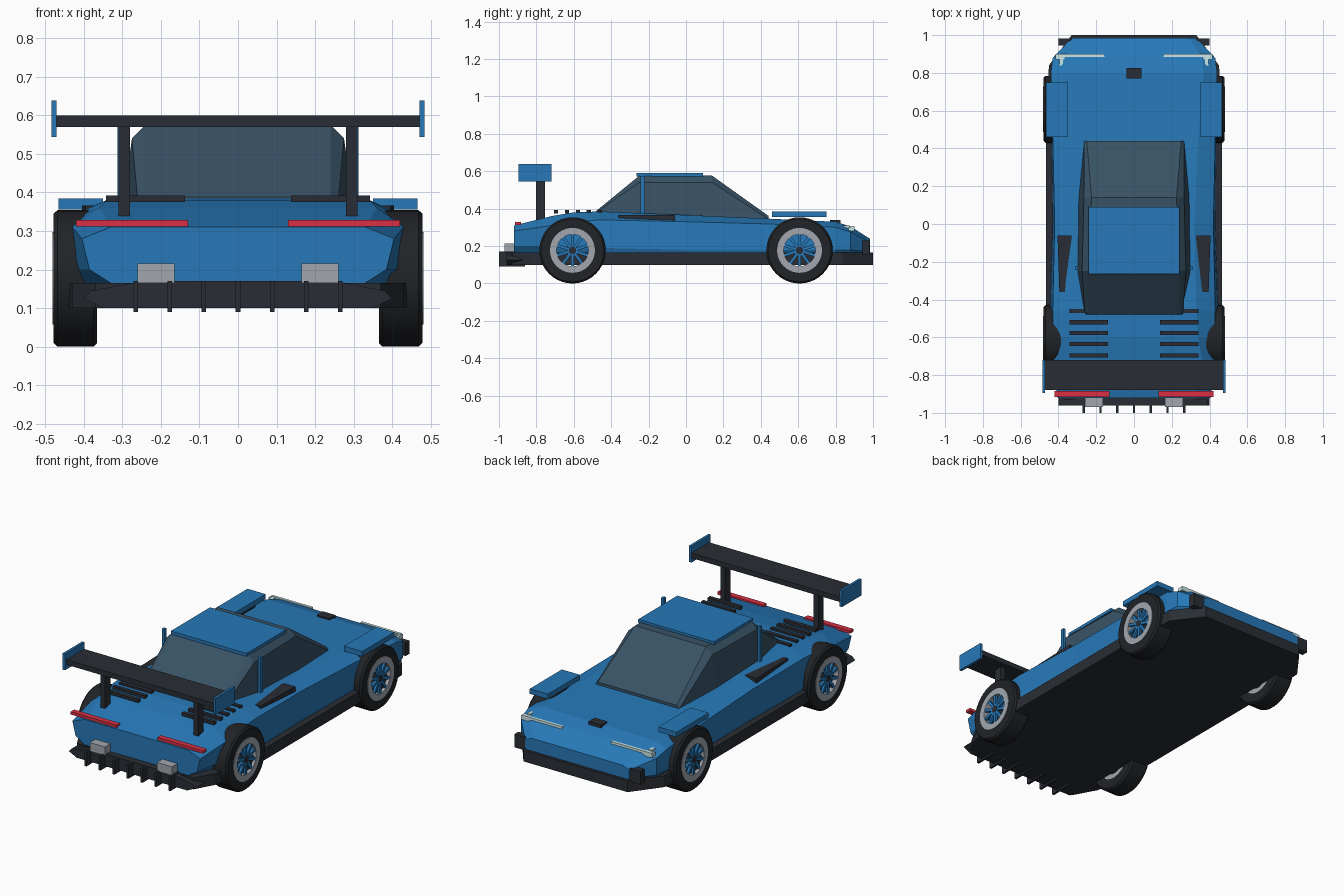
import bpy, bmesh, math
from mathutils import Matrix

if "Cube" in bpy.data.objects:
    bpy.data.objects.remove(bpy.data.objects["Cube"])


def mat(name, rgb):
    m = bpy.data.materials.new(name)
    m.diffuse_color = (*rgb, 1)
    m.use_nodes = True
    m.node_tree.nodes["Principled BSDF"].inputs["Base Color"].default_value = m.diffuse_color
    return m


BLUE = mat("blue_paint", (0.02, 0.19, 0.48))
DARK = mat("dark_trim", (0.022, 0.027, 0.035))
TYRE = mat("rubber", (0.015, 0.017, 0.02))
GLASS = mat("tinted_glass", (0.04, 0.085, 0.13))
RED = mat("red_lamp", (0.7, 0.03, 0.06))
PALE = mat("pale_lamp", (0.6, 0.8, 0.82))
METAL = mat("metal", (0.36, 0.39, 0.43))


def finish(name, bm, material):
    bmesh.ops.recalc_face_normals(bm, faces=bm.faces[:])
    me = bpy.data.meshes.new(name)
    bm.to_mesh(me)
    bm.free()
    me.materials.append(material)
    ob = bpy.data.objects.new(name, me)
    bpy.context.collection.objects.link(ob)
    return ob


def add_box(bm, x0, x1, y0, y1, z0, z1):
    m = Matrix.Translation(((x0 + x1) / 2, (y0 + y1) / 2, (z0 + z1) / 2))
    bmesh.ops.create_cube(bm, size=1, matrix=m @ Matrix.Diagonal((x1 - x0, y1 - y0, z1 - z0, 1)))


def boxes(name, material, items, mirror=False):
    bm = bmesh.new()
    for b in items:
        add_box(bm, *b)
        if mirror:
            add_box(bm, -b[1], -b[0], *b[2:])
    return finish(name, bm, material)


def skin(bm, rings, closed=False):
    """Join equal-length rings of points, capping the ends unless closed."""
    vs = [[bm.verts.new(p) for p in r] for r in rings]
    n = len(vs[0])
    pairs = list(zip(vs, vs[1:])) + ([(vs[-1], vs[0])] if closed else [])
    for a, b in pairs:
        for i in range(n):
            j = (i + 1) % n
            bm.faces.new((a[i], a[j], b[j], b[i]))
    if not closed:
        bm.faces.new(vs[0])
        bm.faces.new(vs[-1])


def loft(name, material, sections):
    """Each section: y, then (half width, z) pairs from bottom to top."""
    bm = bmesh.new()
    skin(bm, [[(w, y, z) for w, z in half] + [(-w, y, z) for w, z in reversed(half)]
              for y, *half in sections])
    return finish(name, bm, material)


def plate(name, material, plan, z0, z1, sides=(1,)):
    bm = bmesh.new()
    for s in sides:
        skin(bm, [[(s * x, y, z) for x, y in plan] for z in (z0, z1)])
    return finish(name, bm, material)


# Painted body shell
loft("body_shell", BLUE, [
    (-0.92, (0.33, 0.165), (0.385, 0.20), (0.405, 0.28), (0.33, 0.31)),
    (-0.72, (0.40, 0.14), (0.425, 0.20), (0.43, 0.31), (0.36, 0.36)),
    (-0.60, (0.41, 0.14), (0.43, 0.20), (0.43, 0.33), (0.34, 0.38)),
    (-0.46, (0.42, 0.14), (0.445, 0.19), (0.43, 0.34), (0.33, 0.385)),
    (0.00, (0.42, 0.14), (0.43, 0.18), (0.42, 0.33), (0.32, 0.366)),
    (0.45, (0.42, 0.14), (0.435, 0.18), (0.43, 0.318), (0.34, 0.346)),
    (0.80, (0.41, 0.14), (0.44, 0.18), (0.44, 0.30), (0.37, 0.33)),
    (0.88, (0.40, 0.14), (0.43, 0.18), (0.43, 0.275), (0.36, 0.305)),
    (0.985, (0.29, 0.15), (0.33, 0.17), (0.33, 0.22), (0.29, 0.238)),
])

# Glass cabin and roof panel
loft("cabin_glass", GLASS, [
    (-0.48, (0.25, 0.36), (0.26, 0.38), (0.24, 0.388)),
    (-0.25, (0.30, 0.36), (0.275, 0.54), (0.24, 0.576)),
    (0.14, (0.295, 0.34), (0.265, 0.54), (0.225, 0.576)),
    (0.44, (0.265, 0.33), (0.265, 0.345), (0.25, 0.362)),
])
boxes("roof_panel", BLUE, [(-0.24, 0.24, -0.265, 0.09, 0.572, 0.59)])
boxes("cabin_post", BLUE, [(0.297, 0.313, -0.243, -0.223, 0.365, 0.575)], True)

# Floor, sills and front splitter in one tray
half = [(0.37, -0.93), (0.43, -0.82), (0.465, -0.60), (0.465, 0.62), (0.45, 0.84), (0.33, 1.0)]
plate("floor_tray", DARK, half + [(-x, y) for x, y in reversed(half)], 0.10, 0.165)
boxes("nose_vent", DARK, [(0.33, 0.40, 0.945, 0.982, 0.155, 0.23)], True)

# Rear diffuser with fins
loft("diffuser", DARK, [(y, (0.35, 0.10), (0.40, 0.125), (0.38, 0.145), (0.25, 0.17))
                        for y in (-0.96, -0.84)])
boxes("diffuser_fins", DARK, [(i * 0.0885 - 0.006, i * 0.0885 + 0.006, -1.0, -0.86, 0.09, 0.17)
                              for i in range(-3, 4)])
boxes("exhausts", METAL, [(0.165, 0.26, -0.97, -0.88, 0.165, 0.215)], True)

# Front fender caps, side intakes, hood vent and deck louvers
boxes("fender_caps", BLUE, [(0.35, 0.465, 0.46, 0.75, 0.355, 0.384)], True)
plate("side_intakes", DARK, [(0.315, -0.06), (0.405, -0.06), (0.395, -0.36), (0.345, -0.36)],
      0.335, 0.366, (1, -1))
boxes("hood_vent", DARK, [(-0.04, 0.04, 0.77, 0.825, 0.315, 0.34)])
boxes("deck_louvers", DARK, [(0.137, 0.342, y - 0.011, y + 0.011, 0.375, 0.392)
                             for y in (-0.46, -0.52, -0.577, -0.636, -0.696)], True)

# Lamps
boxes("tail_lamps", RED, [(0.13, 0.42, -0.915, -0.883, 0.312, 0.328)], True)
boxes("head_lamps", PALE, [(0.155, 0.41, 0.885, 0.9, 0.288, 0.306),
                           (0.345, 0.415, 0.87, 0.9, 0.28, 0.303),
                           (0.375, 0.395, 0.84, 0.875, 0.29, 0.31)], True)

# Rear wing
boxes("wing_blade", DARK, [(-0.475, 0.475, -0.88, -0.72, 0.57, 0.599)])
boxes("wing_end_plates", BLUE, [(0.47, 0.484, -0.895, -0.72, 0.544, 0.638)], True)
boxes("wing_posts", DARK, [(0.28, 0.31, -0.803, -0.755, 0.335, 0.575)], True)


# Wheels: turned tyre and rim rings, hub and spokes
def ring(name, material, profile, s, cy, n=40):
    bm = bmesh.new()
    skin(bm, [[(s * x, cy + r * math.cos(a), 0.177 + r * math.sin(a)) for x, r in profile]
              for a in (2 * math.pi * i / n for i in range(n))], closed=True)
    ob = finish(name, bm, material)
    for p in ob.data.polygons:
        p.use_smooth = True
    ob.data.set_sharp_from_angle(angle=math.radians(30))


for s in (1, -1):
    for cy in (-0.607, 0.607):
        tag = ("right" if s > 0 else "left") + ("_rear" if cy < 0 else "_front")
        ring("tyre_" + tag, TYRE, [(0.365, 0.117), (0.365, 0.168), (0.375, 0.177),
                                   (0.468, 0.177), (0.478, 0.168), (0.478, 0.117)], s, cy)
        ring("rim_" + tag, METAL, [(0.37, 0.085), (0.37, 0.12), (0.481, 0.12), (0.481, 0.085)], s, cy)
        bm = bmesh.new()
        for i in range(10):
            m = (Matrix.Translation((s * 0.471, cy, 0.177))
                 @ Matrix.Rotation(2 * math.pi * i / 10, 4, 'X')
                 @ Matrix.Translation((0, 0, 0.052)) @ Matrix.Diagonal((0.014, 0.016, 0.076, 1)))
            bmesh.ops.create_cube(bm, size=1, matrix=m)
        finish("spokes_" + tag, bm, BLUE)
        bm = bmesh.new()
        bmesh.ops.create_cone(bm, cap_ends=True, segments=16, radius1=0.02, radius2=0.02, depth=0.1,
                              matrix=Matrix.Translation((s * 0.43, cy, 0.177))
                              @ Matrix.Rotation(math.pi / 2, 4, 'Y'))
        finish("hub_" + tag, bm, DARK)
